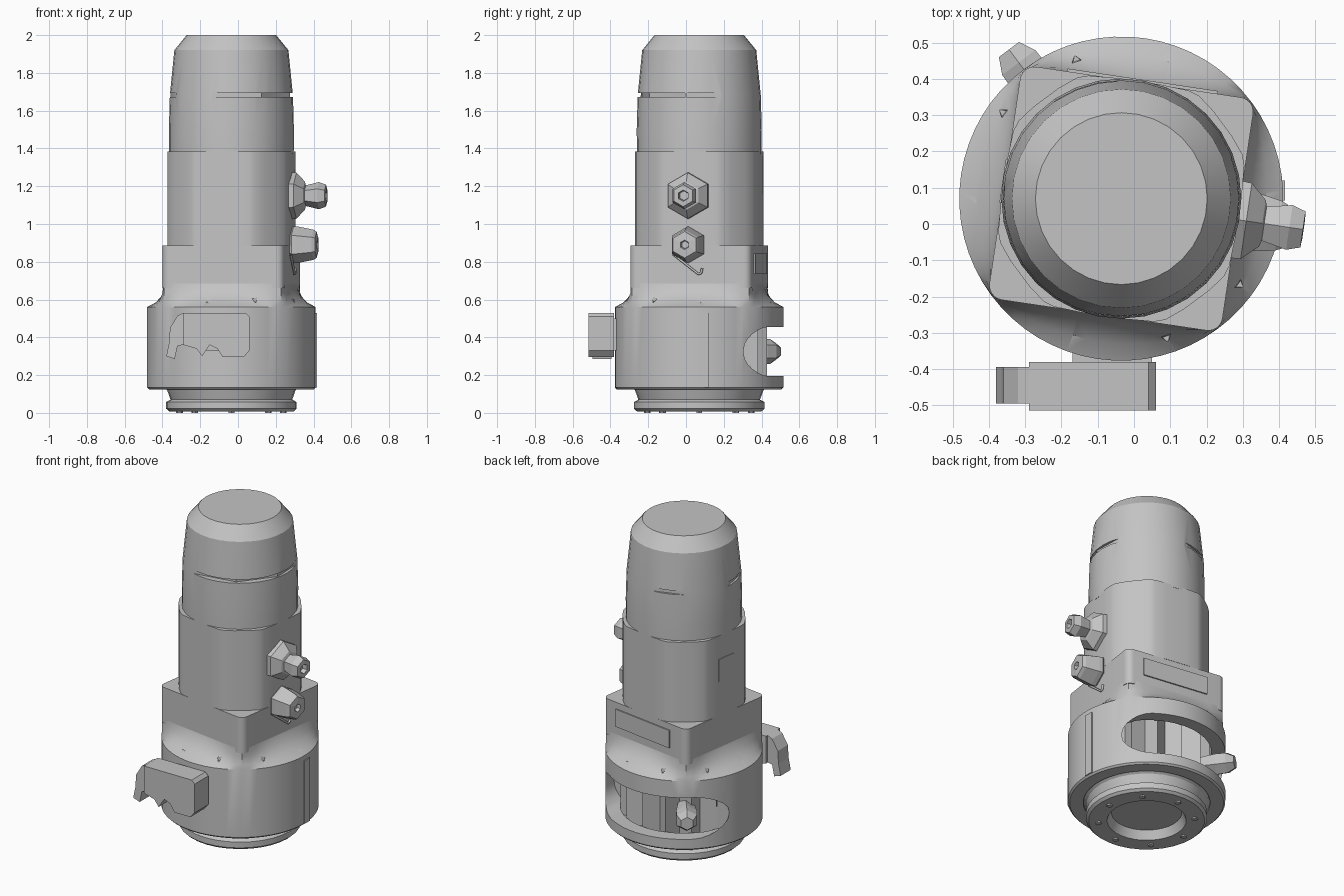
import bpy, bmesh, math
from math import cos, sin, pi, radians
from mathutils import Matrix, Vector

cube = bpy.data.objects.get("Cube")
if cube:
    bpy.data.objects.remove(cube)

grey = bpy.data.materials.new("plain grey")
grey.use_nodes = True
COLOUR = (0.55, 0.55, 0.55, 1)
grey.diffuse_color = COLOUR
grey.node_tree.nodes["Principled BSDF"].inputs["Base Color"].default_value = COLOUR

# Shared axis of the tool body, and the turned frame of its square blocks
AXIS = Matrix.Translation((-0.035, 0.07, 0))
TURN = AXIS @ Matrix.Rotation(radians(-8.5), 4, 'Z')
HALF = 0.325  # half width of the square blocks


def around(deg, base=AXIS):
    return base @ Matrix.Rotation(radians(deg), 4, 'Z')


def make(name, bm, matrix=AXIS):
    bmesh.ops.recalc_face_normals(bm, faces=bm.faces)
    bmesh.ops.transform(bm, matrix=matrix, verts=bm.verts)
    mesh = bpy.data.meshes.new(name)
    bm.to_mesh(mesh)
    bm.free()
    mesh.materials.append(grey)
    obj = bpy.data.objects.new(name, mesh)
    bpy.context.collection.objects.link(obj)
    return obj


def loft(name, rings, matrix=AXIS, closed=False):
    """Skin a list of equal-length point rings, capping the ends."""
    bm = bmesh.new()
    loops = [[bm.verts.new(p) for p in ring] for ring in rings]
    n = len(loops[0])
    pairs = list(zip(loops, loops[1:]))
    if closed:
        pairs.append((loops[-1], loops[0]))
    else:
        bm.faces.new(loops[0])
        bm.faces.new(loops[-1])
    for a, b in pairs:
        for i in range(n):
            j = (i + 1) % n
            bm.faces.new((a[i], a[j], b[j], b[i]))
    return make(name, bm, matrix)


def revolve(name, profile, sides, matrix=AXIS):
    rings = [[(r * cos(2 * pi * i / sides), r * sin(2 * pi * i / sides), z)
              for i in range(sides)] for r, z in profile]
    return loft(name, rings, matrix)


def prism(name, outline, low, high, matrix=AXIS):
    return loft(name, [[(x, y, z) for x, y in outline] for z in (low, high)], matrix)


def box(name, low, high, matrix=AXIS):
    outline = [(low[0], low[1]), (high[0], low[1]), (high[0], high[1]), (low[0], high[1])]
    return prism(name, outline, low[2], high[2], matrix)


def rounded(half_x, half_y, r, steps=6):
    """Outline of a rectangle with rounded corners."""
    pts = []
    for k, (sx, sy) in enumerate(((1, 1), (-1, 1), (-1, -1), (1, -1))):
        for i in range(steps + 1):
            a = pi / 2 * (k + i / steps)
            pts.append((sx * (half_x - r) + r * cos(a), sy * (half_y - r) + r * sin(a)))
    return pts


def soften(outline, amount):
    """Clip every corner of an outline."""
    pts = [Vector(p) for p in outline]
    result = []
    for a, b in zip(pts, pts[1:] + pts[:1]):
        result += [a.lerp(b, amount), b.lerp(a, amount)]
    return result


def cut(obj, cutters):
    for c in cutters:
        c.hide_render = True
        m = obj.modifiers.new("cut", 'BOOLEAN')
        m.object, m.operation, m.solver = c, 'DIFFERENCE', 'EXACT'
    bpy.context.view_layer.objects.active = obj
    for m in list(obj.modifiers):
        bpy.ops.object.modifier_apply(modifier=m.name)
    for c in cutters:
        bpy.data.objects.remove(c)


def smooth(obj):
    bpy.ops.object.select_all(action='DESELECT')
    obj.select_set(True)
    bpy.context.view_layer.objects.active = obj
    bpy.ops.object.shade_smooth_by_angle(angle=radians(28))


# Base flange with a socket underneath and small bolts
smooth(revolve("base_flange", [(0.2, 0.06), (0.225, 0.008), (0.33, 0.008), (0.345, 0.022),
                               (0.345, 0.058), (0.322, 0.07), (0.34, 0.12), (0.38, 0.15)], 32))
for k in range(8):
    revolve("base_bolt", [(0.018, 0.0), (0.018, 0.03)], 6,
            around(k * 45) @ Matrix.Translation((0.275, 0, 0)))

# Hollow lower housing: round below, its shoulder blending into the square block.
# Each ring has a radius, a height and a share of squareness.
SIDES = 64
rings = []
for r, z, squareness in ((0.36, 0.125, 0), (0.437, 0.125, 0), (0.447, 0.135, 0), (0.447, 0.56, 0),
                         (0.447, 0.585, 0.4), (0.447, 0.635, 0.85), (0.447, 0.685, 1),
                         (0.28, 0.685, 0), (0.28, 0.63, 0), (0.37, 0.57, 0)):
    ring = []
    for i in range(SIDES):
        a = 2 * pi * i / SIDES
        square = min(0.442, HALF / max(abs(cos(a)), abs(sin(a))))
        radius = r + (square - r) * squareness
        ring.append((radius * cos(a), radius * sin(a), z))
    rings.append(ring)
housing = loft("lower_housing", rings, TURN, closed=True)
# Long rounded window at the back, cut along y
upright = AXIS @ Matrix.Translation((-0.02, 0.2, 0.325)) @ Matrix.Rotation(pi / 2, 4, 'X')
cutters = [prism("window_cutter", rounded(0.4, 0.13, 0.12), -0.5, 0.05, upright)]
# Three-sided pockets around the shoulder
for k in range(10):
    cutters.append(revolve("pocket_cutter", [(0.012, 0.585), (0.036, 0.72)], 3,
                           around(k * 36) @ Matrix.Translation((0.405, 0, 0))))
cut(housing, cutters)
smooth(housing)

# Toothed core seen through the window
teeth = 15
for_core = [(0.36 if i % 2 else 0.28, pi * i / teeth) for i in range(2 * teeth)]
prism("toothed_core", [(r * cos(a), r * sin(a)) for r, a in for_core], 0.13, 0.6)

# Faceted stud in the window
revolve("window_stud", [(0.05, 0.28), (0.068, 0.41), (0.066, 0.47), (0.04, 0.515)], 6,
        around(127) @ Matrix.Translation((0, 0, 0.325)) @ Matrix.Rotation(pi / 2, 4, 'Y'))

# Narrow strip down the right of the housing
box("side_strip", (0.40, -0.005, 0.135), (0.452, 0.05, 0.53))

# Square block, and the taller one above it with broad softened chamfers
smooth(prism("lower_block", rounded(HALF, HALF, 0.04), 0.66, 0.885, TURN))
octagon = []
for k in range(4):
    for side in (-0.165, 0.165):
        octagon.append((Matrix.Rotation(k * pi / 2, 2) @ Vector((HALF + 0.002, side)))[:])
smooth(prism("upper_block", soften(soften(octagon, 0.12), 0.25), 0.885, 1.385, TURN))
box("back_plate", (-0.2, 0.32, 0.735), (0.22, 0.333, 0.845), TURN)
box("left_plate", (-0.331, -0.06, 1.1), (-0.32, 0.06, 1.24), TURN)

# Tapered upper barrel with shallow flat slots
barrel = revolve("upper_barrel", [(0.33, 1.37), (0.331, 1.5), (0.326, 1.68), (0.302, 1.92),
                                  (0.29, 1.935), (0.237, 2.0)], 32)
slots = []
for angle, depth in ((-80, 0.288), (-38, 0.288), (2, 0.308), (108, 0.312), (190, 0.312)):
    slots.append(box("slot_cutter", (depth, -0.3, 1.672), (0.5, 0.3, 1.694), around(angle)))
cut(barrel, slots)
smooth(barrel)

# Hose fittings on the right face
sideways = Matrix.Rotation(pi / 2, 4, 'Y')
for name, z, profile in (
        ("upper_fitting", 1.15, [(0.125, 0.31), (0.122, 0.35), (0.075, 0.395), (0.055, 0.40),
                                 (0.062, 0.43), (0.072, 0.47), (0.058, 0.508), (0.03, 0.51),
                                 (0.025, 0.48)]),
        ("lower_fitting", 0.89, [(0.075, 0.31), (0.098, 0.335), (0.096, 0.36), (0.08, 0.44),
                                 (0.07, 0.458), (0.025, 0.462), (0.02, 0.44)])):
    revolve(name, profile, 6, TURN @ Matrix.Translation((0, -0.01, z)) @ sideways)

# Thin hooked wire under the fittings
wire = bpy.data.curves.new("hook_wire", 'CURVE')
wire.dimensions, wire.bevel_depth, wire.bevel_resolution = '3D', 0.007, 1
path = wire.splines.new('POLY')
points = [(0.33, -0.09, 0.84), (0.332, 0.045, 0.735), (0.332, 0.06, 0.74), (0.332, 0.065, 0.765)]
path.points.add(len(points) - 1)
for p, co in zip(path.points, points):
    p.co = (*(TURN @ Vector(co)), 1)
wire.materials.append(grey)
bpy.context.collection.objects.link(bpy.data.objects.new("hook_wire", wire))

# Front bracket: outline in x and z, drawn out along y
outline = [(-0.29, 0.53), (0.04, 0.53), (0.06, 0.51), (0.06, 0.33), (0.03, 0.295), (-0.08, 0.295),
           (-0.11, 0.34), (-0.15, 0.36), (-0.19, 0.30), (-0.22, 0.34), (-0.29, 0.36)]
stand = Matrix.Rotation(pi / 2, 4, 'X')
prism("front_bracket", outline, 0.38, 0.515, stand)
claw = [(-0.29, 0.53), (-0.29, 0.36), (-0.32, 0.355), (-0.335, 0.285), (-0.38, 0.30),
        (-0.365, 0.37), (-0.36, 0.45), (-0.32, 0.515)]
prism("bracket_claw", claw, 0.395, 0.495, stand)
box("bracket_mount", (-0.17, -0.40, 0.33), (0.05, -0.33, 0.5), Matrix.Identity(4))
